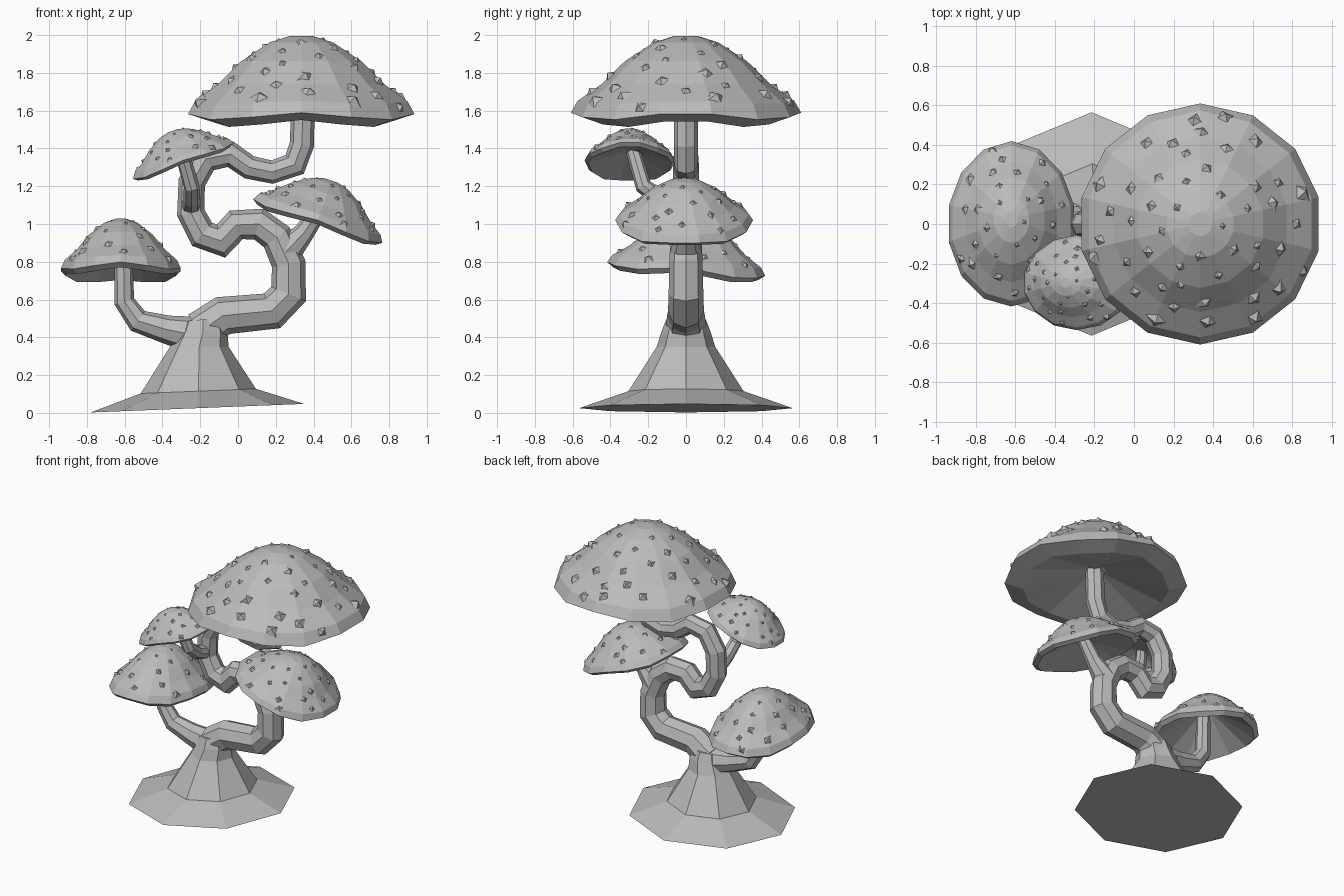
import bpy, bmesh, math, random
from mathutils import Vector, Euler
from mathutils.bvhtree import BVHTree

random.seed(4)
cube = bpy.data.objects.get("Cube")
if cube:
    bpy.data.objects.remove(cube, do_unlink=True)

grey = bpy.data.materials.new("stone_grey")
grey.use_nodes = True
grey.diffuse_color = (0.5, 0.5, 0.5, 1)
grey.node_tree.nodes["Principled BSDF"].inputs["Base Color"].default_value = (0.5, 0.5, 0.5, 1)


def finish(name, bm, location=(0, 0, 0), rotation=(0, 0, 0)):
    bmesh.ops.recalc_face_normals(bm, faces=bm.faces)
    mesh = bpy.data.meshes.new(name)
    bm.to_mesh(mesh)
    bm.free()
    mesh.materials.append(grey)
    obj = bpy.data.objects.new(name, mesh)
    obj.location = location
    obj.rotation_euler = rotation
    bpy.context.collection.objects.link(obj)


def bridge(bm, rings):
    """Join equal-sized vertex rings with quads and close both ends."""
    for low, high in zip(rings, rings[1:]):
        n = len(low)
        for i in range(n):
            j = (i + 1) % n
            bm.faces.new((low[i], low[j], high[j], high[i]))
    bm.faces.new(rings[0])
    bm.faces.new(rings[-1])


def tube(name, path, side=(0, 1, 0), sides=8):
    """Sweep a mitred ring along points of (x, y, z, radius)."""
    bm = bmesh.new()
    pts = [Vector(p[:3]) for p in path]
    rings = []
    for k, p in enumerate(pts):
        before = (p - pts[k - 1]).normalized() if k else (pts[1] - p).normalized()
        after = (pts[k + 1] - p).normalized() if k < len(pts) - 1 else before
        tangent = (before + after).normalized()
        across = Vector(side)
        across = (across - tangent * across.dot(tangent)).normalized()
        normal = tangent.cross(across) / max(0.75, tangent.dot(before))
        ring = []
        for i in range(sides):
            a = math.tau * i / sides
            ring.append(bm.verts.new(p + (across * math.cos(a) + normal * math.sin(a)) * path[k][3]))
        rings.append(ring)
    bridge(bm, rings)
    finish(name, bm)


# Crown of a cap from rim to top, as fractions of (radius, height)
CROWN = [(1, 0), (0.94, 0.17), (0.73, 0.4), (0.53, 0.68), (0.28, 0.91), (0.1, 0.99)]


def cap(name, location, rx, ry, height, tilt, lip, hollow, warts, wart_size):
    """Hollow cap: lip is the inner rim radius, hollow the underside height."""
    sides = 14
    rotation = Euler([math.radians(t) for t in tilt])
    bm = bmesh.new()
    rings = []
    for r, h in [(0.12, hollow), (lip, -0.09)] + CROWN:
        wave = 0.045 if h <= 0 else 0.02 if h < 0.2 else 0
        ring = []
        for i in range(sides):
            a = math.tau * (i + 0.5) / sides
            z = (h + wave * math.cos(4 * a)) * height
            ring.append(bm.verts.new((r * rx * math.cos(a), r * ry * math.sin(a), z)))
        rings.append(ring)
    bridge(bm, rings)
    bmesh.ops.poke(bm, faces=[f for f in bm.faces if len(f.verts) == sides])
    tree = BVHTree.FromBMesh(bm)

    # Pyramid warts scattered in a spiral over the crown
    wb = bmesh.new()
    for k in range(warts):
        r = 0.14 + 0.8 * ((k + 0.5) / warts) ** 0.62
        a = k * 2.4 + random.uniform(-0.2, 0.2)
        above = Vector((r * rx * math.cos(a), r * ry * math.sin(a), height * 2))
        hit, normal, _, _ = tree.ray_cast(above, Vector((0, 0, -1)))
        if hit is None:
            continue
        if normal.z < 0:
            normal = -normal
        size = wart_size * (0.35 + 0.65 * r) * random.uniform(0.8, 1.2)
        u = normal.orthogonal().normalized()
        v = normal.cross(u)
        spin = random.uniform(0, math.tau)
        base = []
        for i in range(4):
            b = spin + math.tau * i / 4
            reach = size * random.uniform(0.8, 1.1)
            base.append(wb.verts.new(hit - normal * size * 0.15
                                     + (u * math.cos(b) + v * math.sin(b)) * reach))
        tip = wb.verts.new(hit + normal * size * 0.5)
        wb.faces.new(base)
        for i in range(4):
            wb.faces.new((base[i], base[(i + 1) % 4], tip))
    finish(name, bm, location, rotation)
    finish(name + "_warts", wb, location, rotation)


# Flared foot, leaning slightly: (centre x, centre z, radius, slope)
bm = bmesh.new()
rings = []
for cx, cz, r, slope in [(-0.215, 0.025, 0.565, 0.04), (-0.21, 0.115, 0.305, 0.04),
                         (-0.205, 0.35, 0.155, 0), (-0.185, 0.43, 0.13, 0),
                         (-0.185, 0.495, 0.105, 0.1)]:
    rings.append([bm.verts.new((cx + r * math.cos(a), r * math.sin(a), cz + slope * r * math.cos(a)))
                  for a in (math.tau * i / 8 for i in range(8))])
bridge(bm, rings)
finish("flared_foot", bm)

# Winding main trunk
trunk = [(-0.2, 0.43, 0.11), (-0.08, 0.515, 0.1), (0.18, 0.54, 0.095), (0.268, 0.63, 0.092),
         (0.268, 0.79, 0.088), (0.205, 0.93, 0.083), (0.11, 1.0, 0.08), (-0.01, 0.995, 0.077),
         (-0.09, 0.91, 0.076), (-0.19, 0.945, 0.075), (-0.25, 1.06, 0.072), (-0.245, 1.22, 0.07),
         (-0.17, 1.345, 0.067), (-0.04, 1.37, 0.064), (0.06, 1.3, 0.062), (0.18, 1.275, 0.06),
         (0.3, 1.315, 0.062), (0.338, 1.42, 0.064), (0.345, 1.66, 0.062)]
tube("main_trunk", [(x, 0, z, r) for x, z, r in trunk])

# Branches holding the smaller caps
low = [(-0.22, 0.41, 0.1), (-0.38, 0.442, 0.075), (-0.53, 0.487, 0.06),
       (-0.602, 0.59, 0.052), (-0.608, 0.93, 0.046)]
tube("low_branch", [(x, 0, z, r) for x, z, r in low])
mid = [(0.25, 0.85, 0.085), (0.35, 0.955, 0.055), (0.44, 1.09, 0.045)]
tube("middle_branch", [(x, 0, z, r) for x, z, r in mid])
tube("front_branch", [(-0.25, 0, 1.09, 0.055), (-0.245, -0.13, 1.13, 0.045),
                      (-0.245, -0.225, 1.2, 0.042), (-0.3, -0.28, 1.385, 0.038)], side=(1, 0, 0))

# Mushroom caps
cap("top_cap", (0.335, 0, 1.57), 0.615, 0.61, 0.43, (0, 0, 0), 0.8, 0.18, 48, 0.056)
cap("low_cap", (-0.62, 0, 0.75), 0.325, 0.42, 0.28, (-5, 0, 0), 0.92, 0.6, 28, 0.038)
cap("middle_cap", (0.42, -0.01, 1.01), 0.37, 0.365, 0.235, (0, 18.7, 0), 0.92, 0.28, 32, 0.036)
cap("front_cap", (-0.288, -0.297, 1.33), 0.29, 0.24, 0.175, (0, -20, 0), 0.92, 0.3, 32, 0.026)
